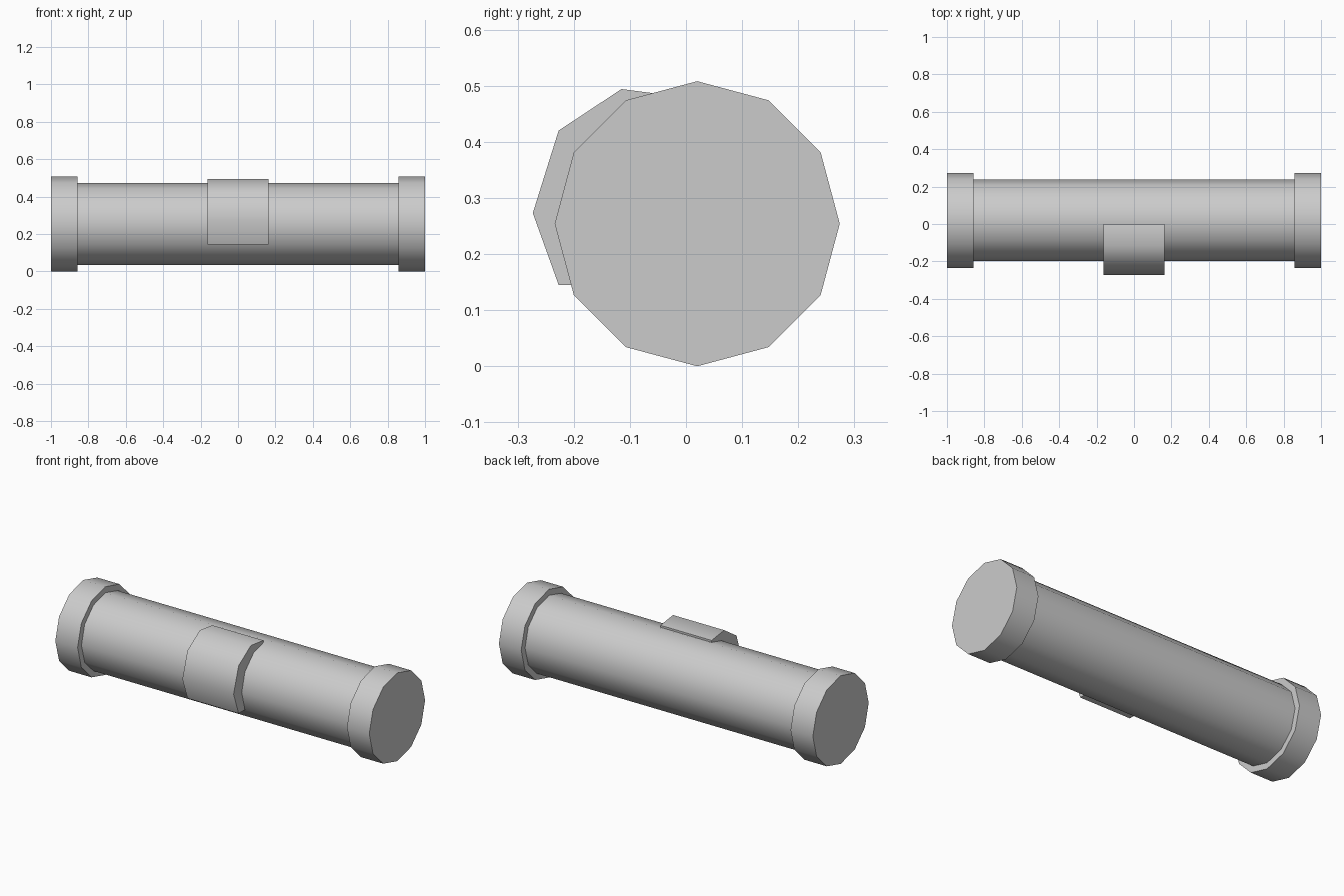
import bpy, bmesh, math

if "Cube" in bpy.data.objects:
    bpy.data.objects.remove(bpy.data.objects["Cube"])

AXIS_Y, AXIS_Z = 0.02, 0.254


def prism(name, profile, x0, x1):
    """Extrude a closed (y, z) profile along x."""
    bm = bmesh.new()
    face = bm.faces.new([bm.verts.new((x0, y, z)) for y, z in profile])
    ext = bmesh.ops.extrude_face_region(bm, geom=[face])
    moved = [v for v in ext["geom"] if isinstance(v, bmesh.types.BMVert)]
    bmesh.ops.translate(bm, verts=moved, vec=(x1 - x0, 0, 0))
    bmesh.ops.recalc_face_normals(bm, faces=bm.faces)
    mesh = bpy.data.meshes.new(name)
    bm.to_mesh(mesh)
    bm.free()
    obj = bpy.data.objects.new(name, mesh)
    bpy.context.collection.objects.link(obj)
    bpy.ops.object.select_all(action="DESELECT")
    obj.select_set(True)
    bpy.context.view_layer.objects.active = obj
    bpy.ops.object.shade_smooth_by_angle(angle=math.radians(50))
    return obj


def ring(radius, sides=12):
    """Regular polygon around the tube axis, one corner straight up."""
    angles = [math.tau * i / sides for i in range(sides)]
    return [(AXIS_Y + radius * math.sin(a), AXIS_Z + radius * math.cos(a))
            for a in angles]


# Main tube, its ends tucked inside the caps
prism("tube_body", ring(0.219), -0.9, 0.9)

# End caps
for side, x0, x1 in (("left", -1.0, -0.858), ("right", 0.858, 1.0)):
    prism(side + "_end_cap", ring(0.254), x0, x1)

# Raised panel wrapping the front, its back sunk into the tube
panel = [(0.0, 0.479), (-0.115, 0.494), (-0.227, 0.42), (-0.273, 0.273),
         (-0.227, 0.145), (-0.15, 0.145), (-0.15, 0.32), (0.0, 0.43)]
prism("front_panel", panel, -0.163, 0.163)
